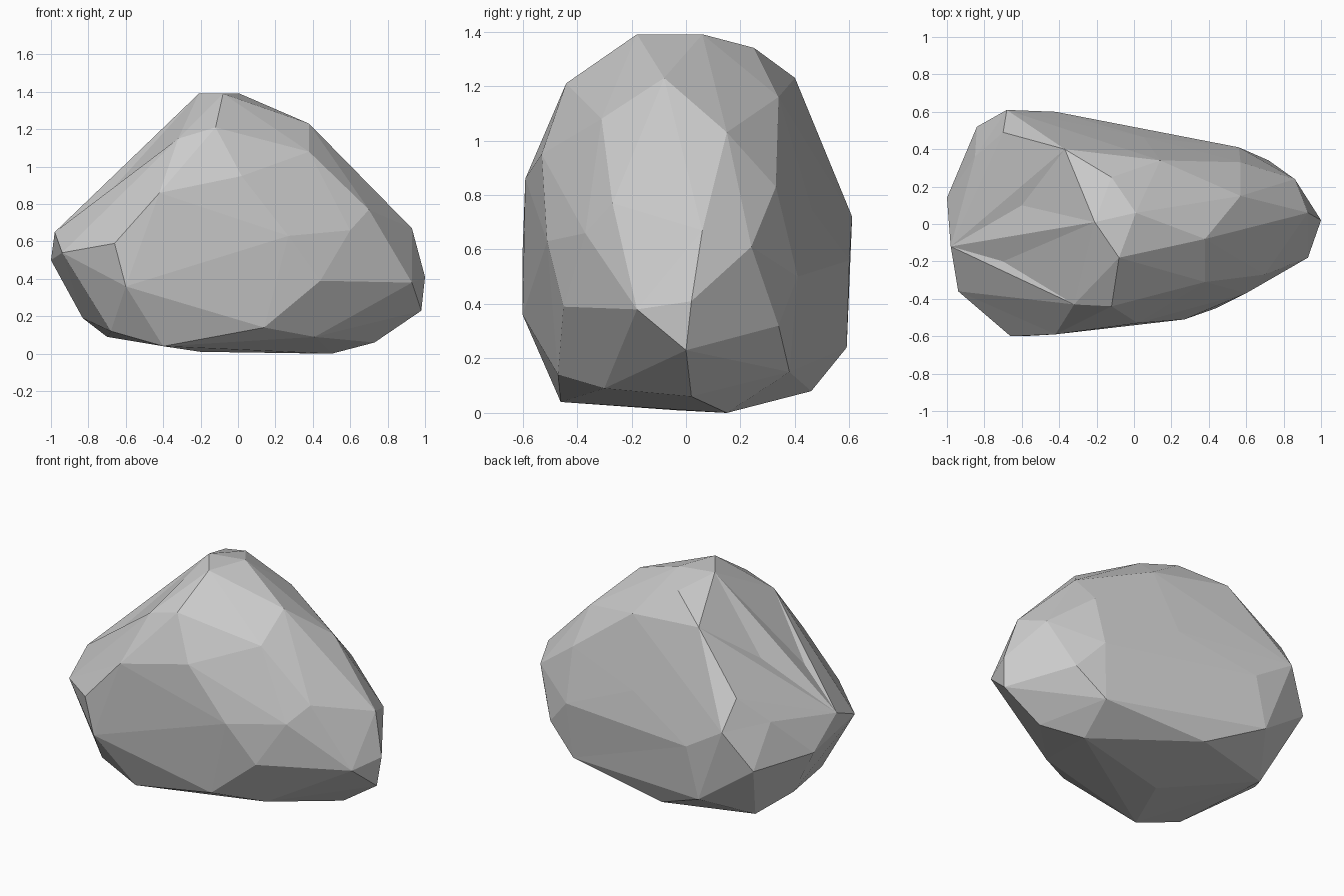
import bpy, bmesh
from mathutils import Vector

if "Cube" in bpy.data.objects:
    bpy.data.objects.remove(bpy.data.objects["Cube"])

# Characteristic corners of the boulder, from the crown down to the base
CORNERS = [
    (-.08, -.18, 1.39), (-.21, .01, 1.39), (.01, .06, 1.39), (-.12, .25, 1.34),
    (.38, -.08, 1.23), (-.12, -.44, 1.21), (-.37, .40, 1.23), (.14, .34, 1.16),
    (-.32, -.43, 1.15), (.57, .15, 1.03), (.38, -.31, 1.08), (-.60, .10, .98),
    (.02, -.53, .95), (-.70, .49, .90), (-.42, -.59, .86), (-.70, -.20, .85),
    (.57, .33, .83), (.70, -.27, .77), (-.85, .36, .74), (-.68, .61, .72),
    (.05, .465, .74), (.93, .06, .67), (-.98, -.12, .65), (.27, -.51, .63),
    (.60, -.37, .66), (.86, .24, .61), (-.66, -.60, .59), (-.94, -.36, .54),
    (-.42, .60, .56), (-1.0, .14, .50), (.56, .41, .50), (-.84, .52, .48),
    (1.0, .02, .41), (.44, -.45, .39), (.93, -.18, .38), (-.60, -.60, .36),
    (.72, .34, .32), (-.50, .59, .24), (.98, 0, .23), (-.83, .10, .19),
    (.14, -.47, .14), (.53, .38, .15), (.73, .02, .06), (-.68, -.40, .12),
    (-.70, .30, .09), (-.40, -.46, .04), (.41, -.30, .09), (-.15, .46, .08),
    (.50, .15, 0), (-.20, -.04, .01),
]
CENTRE = Vector((0, 0, .65))
RADII = Vector((1, .6, .72))


def rounded(p):
    """Swell a corner almost onto a sphere, so the hull keeps every corner."""
    d = Vector([(a - c) / r for a, c, r in zip(p, CENTRE, RADII)])
    return d.normalized() * d.length ** .03


def bulge(e):
    """Signed angle across an edge: negative in a crease."""
    return e.calc_face_angle_signed(0)


# Wrap the swollen corners in facets, then settle each corner in place
bm = bmesh.new()
home = {bm.verts.new(rounded(p)): p for p in CORNERS}
bmesh.ops.convex_hull(bm, input=list(bm.verts))
for v in bm.verts:
    if v in home:
        v.co = home[v]
bmesh.ops.delete(bm, geom=[v for v in bm.verts if not v.link_faces], context='VERTS')
bmesh.ops.recalc_face_normals(bm, faces=list(bm.faces))

# Turn creased edges the other way wherever that gives a clean ridge
for _ in range(4):
    for e in list(bm.edges):
        if not e.is_valid or len(e.link_faces) != 2 or bulge(e) > -.03:
            continue
        a, b = e.verts
        c, d = [next(v for v in f.verts if v not in (a, b)) for f in e.link_faces]
        if min(len(a.link_edges), len(b.link_edges)) < 4:
            continue
        side = [(c.co - CENTRE).cross(d.co - CENTRE).dot(v.co - CENTRE) for v in (a, b)]
        if side[0] * side[1] < 0 and min(map(abs, side)) > .004:
            new = bmesh.utils.edge_rotate(e, True)
            if new:
                for f in new.link_faces:
                    f.normal_update()

# Boulder with flat facets
bmesh.ops.recalc_face_normals(bm, faces=list(bm.faces))
mesh = bpy.data.meshes.new("boulder")
bm.to_mesh(mesh)
bm.free()
boulder = bpy.data.objects.new("boulder", mesh)
bpy.context.collection.objects.link(boulder)
